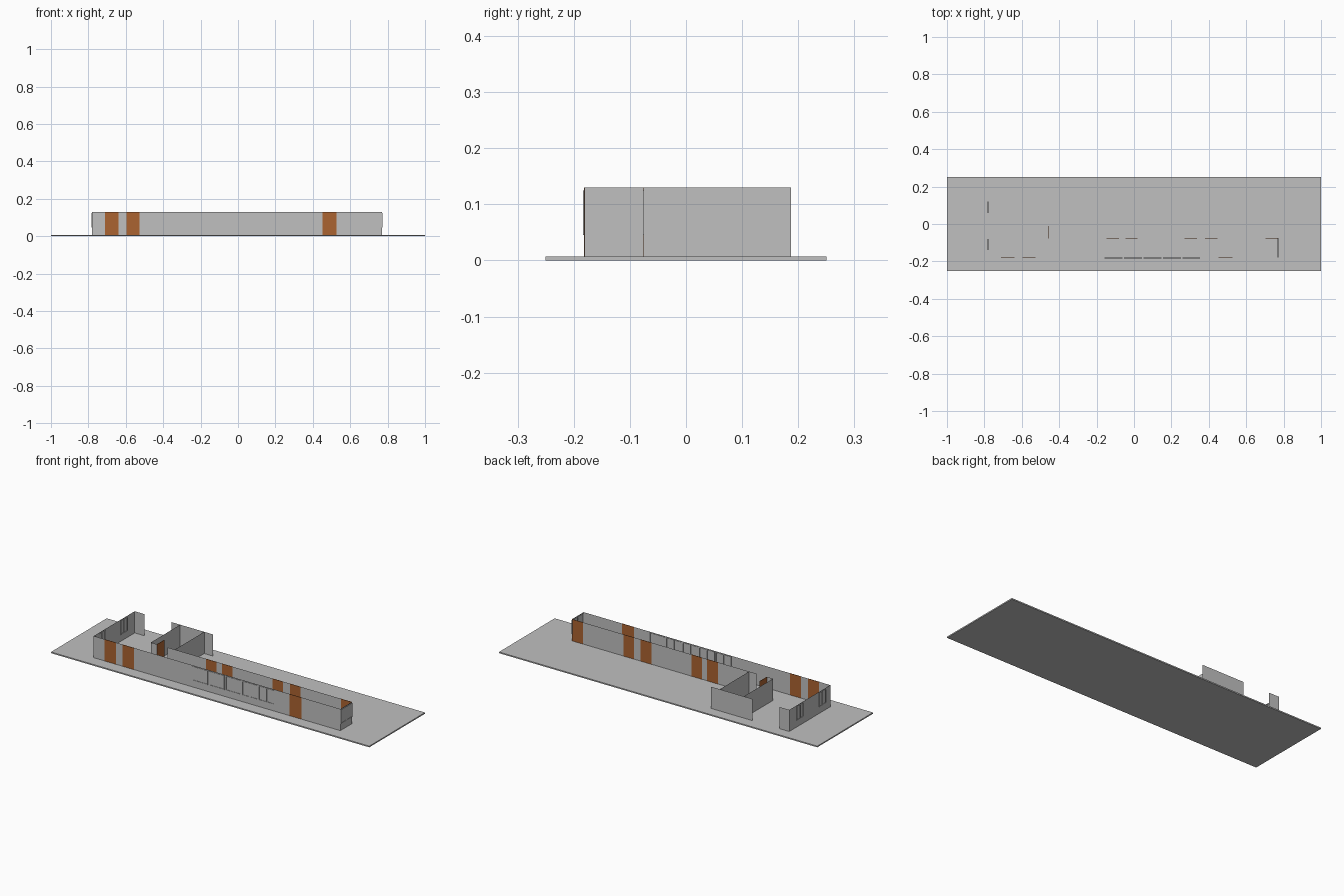
import bpy, bmesh

if "Cube" in bpy.data.objects:
    bpy.data.objects.remove(bpy.data.objects["Cube"])

Z0, Z1 = 0.007, 0.13          # floor top, wall top


def material(name, rgb):
    m = bpy.data.materials.new(name)
    m.diffuse_color = (*rgb, 1)
    m.use_nodes = True
    m.node_tree.nodes["Principled BSDF"].inputs["Base Color"].default_value = m.diffuse_color
    return m


GREY = material("light grey", (0.53, 0.53, 0.53))
ORANGE = material("burnt orange", (0.41, 0.126, 0.031))


def finish(name, bm, mat):
    me = bpy.data.meshes.new(name)
    bm.to_mesh(me)
    bm.free()
    me.materials.append(mat)
    ob = bpy.data.objects.new(name, me)
    bpy.context.collection.objects.link(ob)


def add_box(bm, x0, x1, y0, y1, z0, z1):
    vs = bmesh.ops.create_cube(bm, size=1)["verts"]
    for v in vs:
        v.co.x = x1 if v.co.x > 0 else x0
        v.co.y = y1 if v.co.y > 0 else y0
        v.co.z = z1 if v.co.z > 0 else z0


def add_bar(bm, axis, pos, a, b, z0, z1, depth):
    """Box lying in a wall plane; axis is the direction the wall runs."""
    h = depth / 2
    if axis == "x":
        add_box(bm, a, b, pos - h, pos + h, z0, z1)
    else:
        add_box(bm, pos - h, pos + h, a, b, z0, z1)


def wall(name, axis, pos, a, b, gaps=()):
    """Paper-thin wall, left open at each (start, end) gap."""
    bm = bmesh.new()
    cuts = [a] + [v for g in sorted(gaps) for v in g] + [b]
    for s, e in zip(cuts[::2], cuts[1::2]):
        if e - s < 1e-4:
            continue
        pts = [(s, Z0), (e, Z0), (e, Z1), (s, Z1)]
        bm.faces.new([bm.verts.new((t, pos, z) if axis == "x" else (pos, t, z))
                      for t, z in pts])
    finish(name, bm, GREY)


def door(name, axis, pos, a, b):
    bm = bmesh.new()
    add_bar(bm, axis, pos, a, b, Z0, Z1, 0.002)
    finish(name, bm, ORANGE)


def window(name, axis, pos, a, b, lights=2):
    """Slim frame with mullions, standing just proud of both wall faces."""
    bm = bmesh.new()
    z0, z1, w, d = 0.045, 0.125, 0.003, 0.005
    for i in range(lights + 1):
        t = a + (b - a - w) * i / lights
        add_bar(bm, axis, pos, t, t + w, z0, z1, d)
    for z in (z0, z1 - w):
        add_bar(bm, axis, pos, a, b, z, z + w, d)
    finish(name, bm, GREY)


# Floor slab
bm = bmesh.new()
add_box(bm, -1, 1, -0.25, 0.25, 0, Z0)
finish("floor_slab", bm, GREY)

FRONT, INNER, BACK = -0.181, -0.077, 0.187
LEFT, RIGHT = -0.78, 0.77
front_doors = [(-0.71, -0.64), (-0.597, -0.527), (0.452, 0.527)]
inner_doors = [(-0.148, -0.08), (-0.046, 0.02), (0.27, 0.338),
               (0.38, 0.447), (0.702, 0.769)]
open_doorway = (-0.455, -0.39)

# Long walls with door openings
wall("front_wall", "x", FRONT, LEFT, RIGHT, front_doors)
wall("corridor_wall", "x", INNER, -0.494, RIGHT, inner_doors + [open_doorway])

# End walls, stairwell walls and back wall pieces
wall("left_wall", "y", LEFT, FRONT, BACK)
wall("right_wall", "y", RIGHT, FRONT, INNER)
wall("side_room_wall_left", "y", -0.494, INNER, BACK)
wall("side_room_wall_right", "y", -0.343, INNER, BACK)
wall("back_wall_corner", "x", BACK, LEFT, -0.717)
wall("back_wall_middle", "x", BACK, -0.55, -0.287)

# Closed doors, and one swung open into the side room
for i, (a, b) in enumerate(front_doors):
    door(f"front_door_{i + 1}", "x", FRONT, a, b)
for i, (a, b) in enumerate(inner_doors):
    door(f"corridor_door_{i + 1}", "x", INNER, a, b)
door("open_door", "y", open_doorway[0], INNER, -0.01)

# Windows
for i in range(5):
    c = -0.11 + 0.104 * i
    window(f"front_window_{i + 1}", "x", FRONT, c - 0.048, c + 0.048)
window("left_window_1", "y", LEFT, -0.14, -0.08)
window("left_window_2", "y", LEFT, 0.06, 0.12)
window("right_window", "y", RIGHT, -0.178, -0.075)
